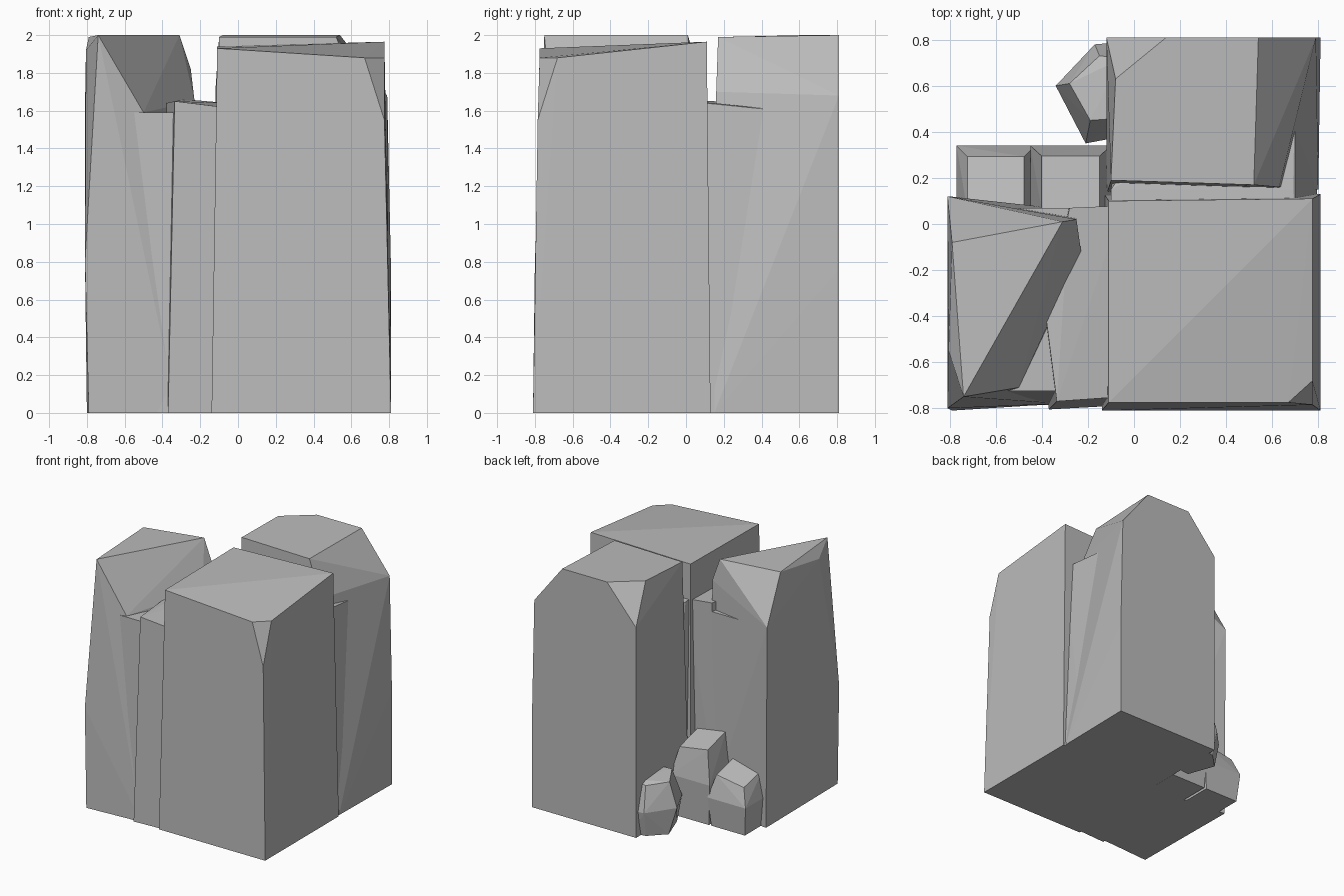
import bpy, bmesh
from mathutils import Vector

stone = bpy.data.materials.new("grey_stone")
stone.diffuse_color = (0.5, 0.5, 0.5, 1)


def rock(name, points):
    """Faceted boulder: convex hull around a few corner points."""
    bm = bmesh.new()
    for p in points:
        bm.verts.new(Vector(p))
    res = bmesh.ops.convex_hull(bm, input=bm.verts)
    loose = [v for v in bm.verts if not v.link_faces]
    bmesh.ops.delete(bm, geom=loose, context='VERTS')
    bmesh.ops.dissolve_limit(bm, angle_limit=0.02, verts=bm.verts, edges=bm.edges)
    bmesh.ops.recalc_face_normals(bm, faces=bm.faces)
    mesh = bpy.data.meshes.new(name)
    bm.to_mesh(mesh)
    bm.free()
    mesh.materials.append(stone)
    ob = bpy.data.objects.new(name, mesh)
    bpy.context.collection.objects.link(ob)
    return ob


def small_rock(name, x0, x1, y0, y1, h, lean=0.0):
    """Little boulder: bulging waist and a small tilted top."""
    cx, cy = (x0 + x1) / 2, (y0 + y1) / 2
    pts = []
    for z, s in ((0, 0.88), (h * 0.55, 1.0), (h, 0.72)):
        for sx in (-1, 1):
            for sy in (-1, 1):
                pts.append((cx + sx * s * (x1 - x0) / 2, cy + sy * s * (y1 - y0) / 2,
                            z + (lean * sx - 0.03 * sy if z == h else 0)))
    return rock(name, pts)


# Tall front pillar with one chipped corner
rock("front_pillar", [
    (-0.14, -0.81, 0), (0.81, -0.81, 0), (0.81, 0.13, 0), (-0.13, 0.13, 0),
    (-0.11, -0.775, 1.93), (0.67, -0.775, 1.88), (0.775, -0.68, 1.88), (0.775, -0.785, 1.55),
    (0.775, 0.11, 1.965), (-0.11, 0.10, 1.94)])

# Tall back pillar with a sloped shoulder
rock("back_pillar", [
    (-0.12, 0.13, 0), (0.80, 0.15, 0), (0.81, 0.81, 0), (-0.12, 0.81, 0),
    (0.81, 0.81, 0.76), (-0.12, 0.81, 1.0),
    (-0.12, 0.81, 1.70), (0.14, 0.81, 2.0), (-0.08, 0.63, 2.0), (-0.10, 0.19, 1.99),
    (0.52, 0.17, 1.99), (0.54, 0.81, 2.0),
    (0.63, 0.16, 1.70), (0.72, 0.63, 1.69), (0.79, 0.81, 1.68)])

# Tall left pillar, cut by a diagonal slope
rock("left_pillar", [
    (-0.79, -0.81, 0), (-0.32, -0.78, 0), (-0.26, 0.06, 0), (-0.80, 0.12, 0),
    (-0.81, -0.80, 0.8), (-0.81, 0.125, 0.8),
    (-0.74, -0.75, 2.0), (-0.31, 0.01, 2.0), (-0.79, -0.08, 1.99), (-0.805, -0.55, 1.92),
    (-0.81, 0.12, 1.62), (-0.25, 0.02, 1.82), (-0.23, -0.12, 1.65), (-0.50, -0.71, 1.59)])

# Narrow slab between the left and front pillars
rock("front_slab", [
    (-0.37, -0.805, 0), (-0.10, -0.79, 0), (-0.10, 0.05, 0), (-0.34, 0.05, 0),
    (-0.335, -0.77, 1.65), (-0.05, -0.75, 1.615), (-0.05, 0.08, 1.64), (-0.28, 0.07, 1.66),
    (-0.38, -0.42, 1.64)])

# Lower block stepping out of the left pillar
rock("left_ledge", [
    (-0.62, -0.79, 0), (-0.30, -0.785, 0), (-0.30, 0.05, 0), (-0.58, 0.05, 0),
    (-0.58, -0.725, 1.59), (-0.30, -0.725, 1.59), (-0.28, 0.07, 1.59), (-0.55, 0.07, 1.59)])

# Core block filling the crack between front and back pillars
rock("core_block", [
    (-0.10, 0.0, 0), (0.79, 0.0, 0), (0.80, 0.35, 0), (-0.08, 0.30, 0),
    (-0.10, 0.0, 1.66), (0.70, 0.0, 1.65), (0.69, 0.15, 1.64), (0.67, 0.31, 1.59),
    (0.70, 0.60, 1.59), (0.77, 0.50, 0.5), (-0.10, 0.15, 1.65), (0.0, 0.30, 1.60)])

# Small boulders in the back recess
small_rock("small_rock_left", -0.77, -0.43, 0.0, 0.34, 0.42, 0.02)
small_rock("small_rock_middle", -0.45, -0.10, 0.02, 0.34, 0.60, -0.02)
rock("small_rock_back", [
    (-0.28, 0.62, 0), (-0.20, 0.40, 0), (-0.05, 0.42, 0), (-0.05, 0.76, 0), (-0.16, 0.74, 0),
    (-0.34, 0.60, 0.22), (-0.21, 0.35, 0.20), (-0.05, 0.38, 0.22), (-0.05, 0.79, 0.20),
    (-0.17, 0.78, 0.20), (-0.28, 0.61, 0.42), (-0.19, 0.45, 0.44), (-0.05, 0.46, 0.44),
    (-0.05, 0.72, 0.42), (-0.15, 0.73, 0.40)])
